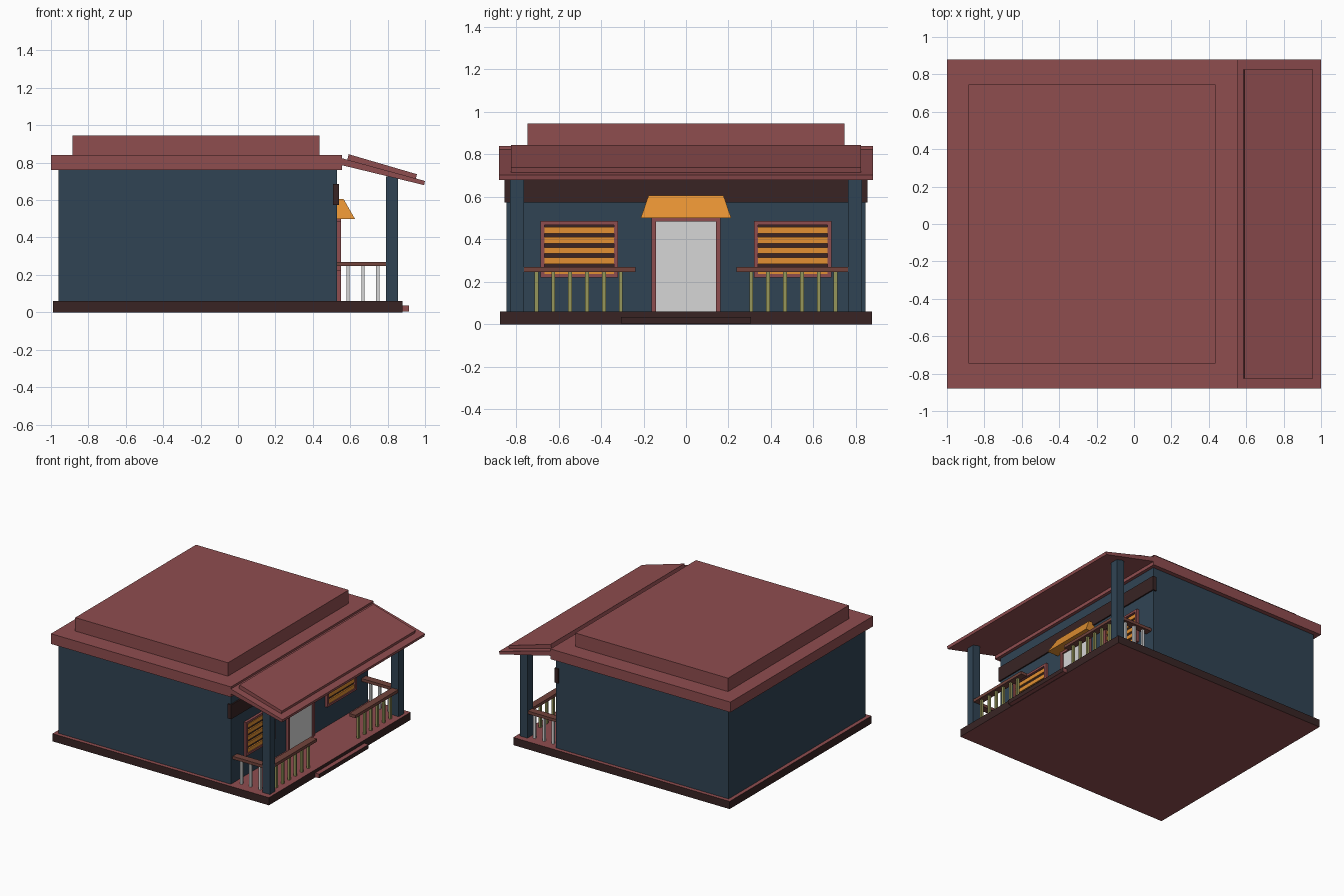
import bpy, bmesh

if "Cube" in bpy.data.objects:
    bpy.data.objects.remove(bpy.data.objects["Cube"])


def material(name, rgb):
    def lin(c):
        c /= 255
        return c / 12.92 if c < 0.04045 else ((c + 0.055) / 1.055) ** 2.4
    m = bpy.data.materials.new(name)
    m.diffuse_color = (*[lin(c) for c in rgb], 1)
    m.use_nodes = True
    m.node_tree.nodes["Principled BSDF"].inputs["Base Color"].default_value = m.diffuse_color
    return m


RED = material("roof red", (143, 77, 79))
BROWN = material("dark brown", (56, 36, 36))
BLUE = material("wall blue", (48, 68, 84))
ORANGE = material("orange", (226, 144, 50))
WHITE = material("light grey", (214, 214, 214))
OLIVE = material("olive", (150, 150, 90))
RAIL = material("rail brown", (114, 68, 60))


def prism(name, profile, y0, y1, *mats):
    """Extrude an xz profile from y0 to y1."""
    bm = bmesh.new()
    a = [bm.verts.new((x, y0, z)) for x, z in profile]
    b = [bm.verts.new((x, y1, z)) for x, z in profile]
    bm.faces.new(a)
    bm.faces.new(b[::-1])
    n = len(a)
    for i in range(n):
        j = (i + 1) % n
        bm.faces.new((a[i], b[i], b[j], a[j]))
    bmesh.ops.recalc_face_normals(bm, faces=bm.faces)
    me = bpy.data.meshes.new(name)
    bm.to_mesh(me)
    bm.free()
    for m in mats:
        me.materials.append(m)
    ob = bpy.data.objects.new(name, me)
    bpy.context.collection.objects.link(ob)
    return ob


def box(name, x0, x1, y0, y1, z0, z1, *mats):
    return prism(name, [(x0, z0), (x1, z0), (x1, z1), (x0, z1)], y0, y1, *mats)


# floor slab: red top and bottom, dark rim; step with dark riser
base = box("floor_base", -0.99, 0.88, -0.875, 0.875, 0, 0.06, RED, BROWN)
for f in base.data.polygons:
    f.material_index = int(abs(f.normal.z) < 0.5)
step = box("step", 0.67, 0.915, -0.305, 0.305, 0.003, 0.035, RED, BROWN)
for f in step.data.polygons:
    f.material_index = int(f.normal.x > 0.5)

# house body, main roof and porch roof
box("house_walls", -0.96, 0.53, -0.845, 0.845, 0.06, 0.765, BLUE)
box("main_roof", -1, 0.555, -0.88, 0.88, 0.76, 0.84, RED)
box("upper_roof", -0.885, 0.435, -0.745, 0.745, 0.84, 0.945, RED)
prism("porch_roof", [(0.54, 0.828), (1.0, 0.702), (0.995, 0.68), (0.54, 0.79)],
      -0.88, 0.88, RED)
prism("porch_roof_panel", [(0.592, 0.845), (0.957, 0.738), (0.95, 0.71), (0.583, 0.81)],
      -0.825, 0.825, RED)
box("wall_beam", 0.508, 0.54, -0.855, 0.855, 0.573, 0.685, BROWN)

# door with frame
box("door", 0.53, 0.538, -0.142, 0.142, 0.06, 0.485, WHITE)
box("door_frame_top", 0.525, 0.55, -0.162, 0.162, 0.483, 0.5, RED)
for s in (-1, 1):
    ya, yb = sorted((s * 0.142, s * 0.162))
    box("door_frame_side", 0.525, 0.55, ya, yb, 0.06, 0.485, RED)

# awning, tapering toward its top
awning = prism("awning", [(0.53, 0.5), (0.625, 0.5), (0.565, 0.605), (0.53, 0.605)],
               -0.213, 0.213, ORANGE)
for v in awning.data.vertices:
    if v.co.z > 0.55:
        v.co.y *= 0.83

for s in (-1, 1):
    def side(name, x0, x1, a, b, z0, z1, mat):
        ya, yb = sorted((s * a, s * b))
        box(name, x0, x1, ya, yb, z0, z1, mat)

    # shuttered window
    side("window_back", 0.525, 0.533, 0.335, 0.67, 0.23, 0.475, BROWN)
    for a, b in ((0.32, 0.34), (0.665, 0.685)):
        side("window_frame_side", 0.525, 0.55, a, b, 0.22, 0.485, RED)
    for z in (0.22, 0.468):
        side("window_frame_bar", 0.525, 0.55, 0.34, 0.665, z, z + 0.017, RED)
    for i in range(5):
        z = 0.236 + i * 0.048
        side("shutter_slat", 0.53, 0.543, 0.34, 0.665, z, z + 0.03, ORANGE)

    # porch post, railings and balusters
    side("porch_post", 0.79, 0.855, 0.763, 0.828, 0.06, 0.725, BLUE)
    side("front_rail", 0.795, 0.85, 0.238, 0.765, 0.247, 0.27, RAIL)
    side("side_rail", 0.53, 0.792, 0.768, 0.823, 0.247, 0.27, RAIL)
    for i in range(6):
        y = 0.307 + i * 0.0795
        side("front_baluster", 0.814, 0.832, y - 0.009, y + 0.009, 0.06, 0.248, OLIVE)
    for i in range(3):
        x = 0.588 + i * 0.08
        side("side_baluster", x - 0.009, x + 0.009, 0.787, 0.805, 0.06, 0.248, WHITE)
